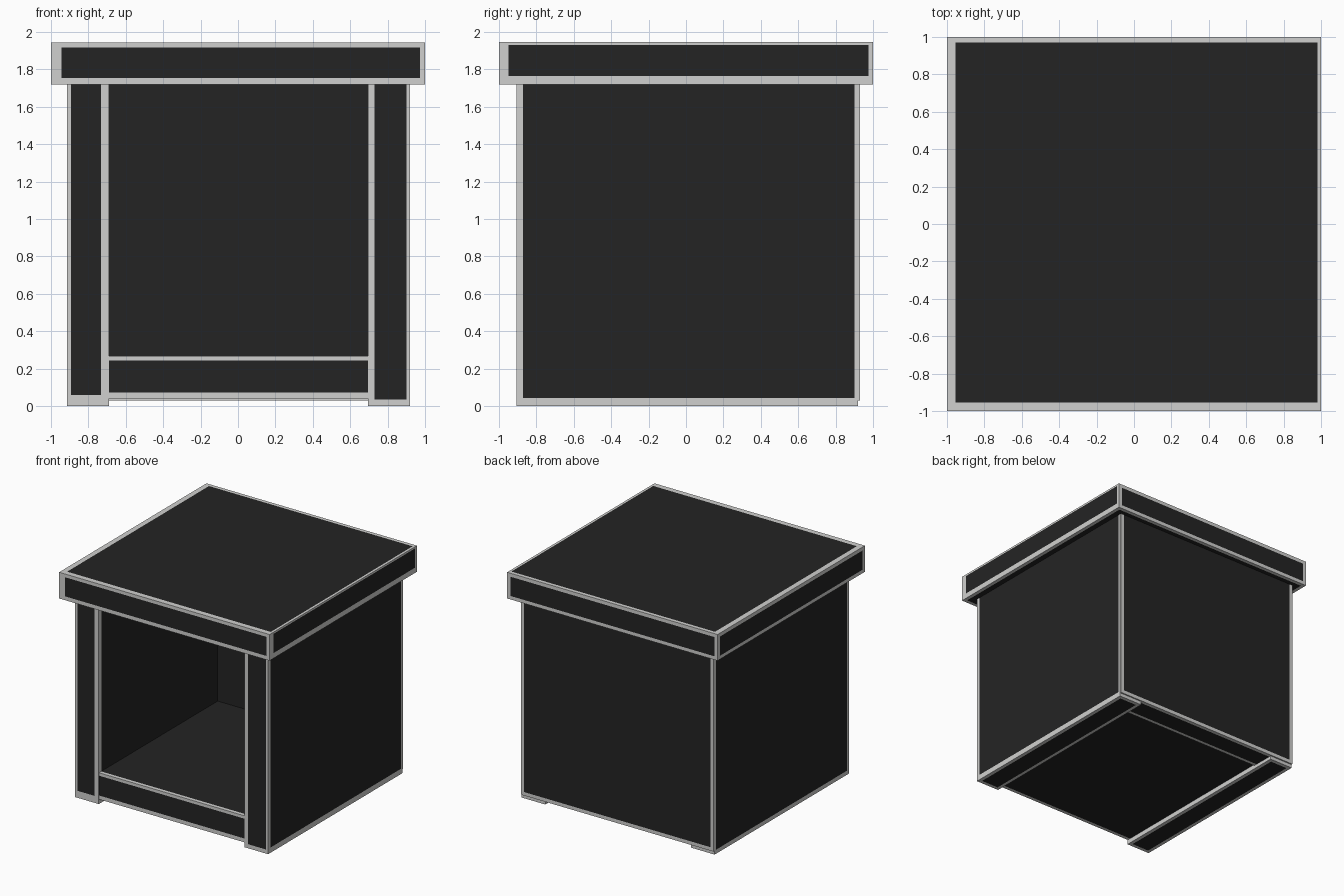
import bpy
import bmesh

if "Cube" in bpy.data.objects:
    bpy.data.objects.remove(bpy.data.objects["Cube"])

def material(name, rgb):
    m = bpy.data.materials.new(name)
    m.diffuse_color = (*rgb, 1)
    m.use_nodes = True
    m.node_tree.nodes["Principled BSDF"].inputs["Base Color"].default_value = m.diffuse_color
    return m

EDGE = material("light grey edging", (0.63, 0.63, 0.62))
PANEL = material("black panel", (0.0175, 0.0175, 0.0175))


def panel_box(name, lo, hi, margins={}, default=0.03):
    """Box whose faces each carry a dark inset panel inside a light border.
    margins: face key such as '+x' -> (u low, u high, v low, v high)."""
    bm = bmesh.new()
    bmesh.ops.create_cube(bm, size=1)
    for v in bm.verts:
        v.co = [lo[i] if v.co[i] < 0 else hi[i] for i in range(3)]
    bm.normal_update()
    for f in list(bm.faces):
        axis = max(range(3), key=lambda i: abs(f.normal[i]))
        key = ("+" if f.normal[axis] > 0 else "-") + "xyz"[axis]
        m = margins.get(key, (default,) * 4)
        bmesh.ops.inset_individual(bm, faces=[f], thickness=0.01)
        f.material_index = 1
        u, w = [i for i in range(3) if i != axis]
        for v in f.verts:
            for i, a, b in ((u, m[0], m[1]), (w, m[2], m[3])):
                mid = (lo[i] + hi[i]) / 2
                v.co[i] = lo[i] + a if v.co[i] < mid else hi[i] - b
    me = bpy.data.meshes.new(name)
    bm.to_mesh(me)
    bm.free()
    me.materials.append(EDGE)
    me.materials.append(PANEL)
    ob = bpy.data.objects.new(name, me)
    bpy.context.collection.objects.link(ob)
    return ob


# overhanging top slab
panel_box("top_slab", (-1, -1, 1.72), (1, 1, 1.945), {
    "-y": (0.055, 0.028, 0.033, 0.028),
    "+x": (0.052, 0.025, 0.045, 0.015),
    "+z": (0.045, 0.02, 0.045, 0.03)})

# thick side walls, running down to the ground and up into the slab
panel_box("left_wall", (-0.915, -0.905, 0), (-0.69, 0.918, 1.8), {
    "-y": (0.023, 0.042, 0.06, 0.03),
    "+x": (0.04, 0.03, 0.05, 0.03),
    "-x": (0.025, 0.018, 0.035, 0.03)})
panel_box("right_wall", (0.695, -0.905, 0), (0.92, 0.918, 1.8), {
    "-y": (0.035, 0.02, 0.035, 0.03),
    "-x": (0.04, 0.03, 0.05, 0.03),
    "+x": (0.033, 0.018, 0.045, 0.03)})

# back wall, slightly raised off the ground
panel_box("back_wall", (-0.912, 0.71, 0.03), (0.917, 0.93, 1.8))

# floor block between the walls, its front edge forming the lower rail
panel_box("floor_block", (-0.78, -0.902, 0.04), (0.78, 0.78, 0.268), {
    "-y": (0.03, 0.03, 0.033, 0.025)})
